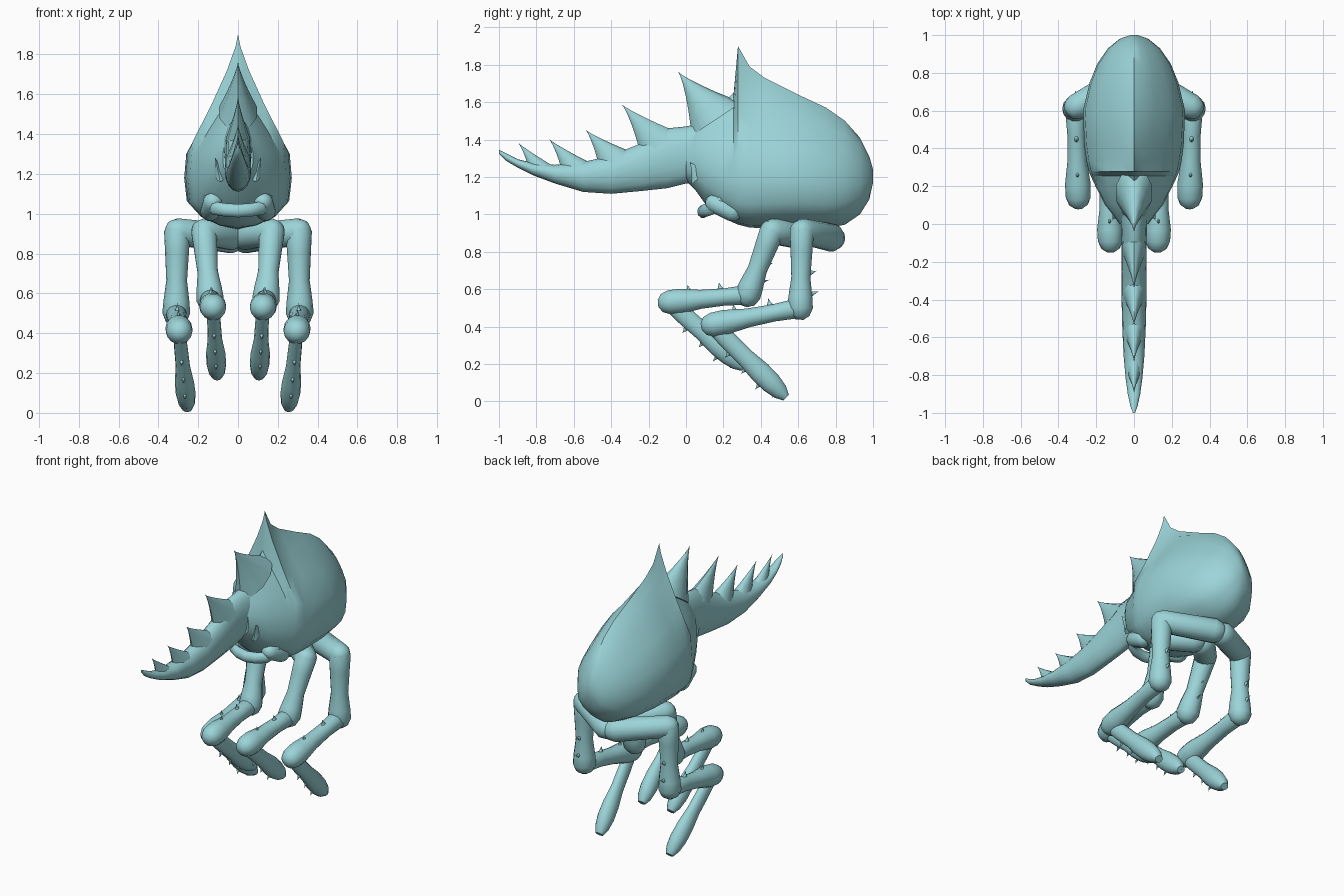
import bpy, bmesh, math
from mathutils import Vector

cube = bpy.data.objects.get("Cube")
if cube:
    bpy.data.objects.remove(cube, do_unlink=True)

shell = bpy.data.materials.new("pale teal shell")
shell.use_nodes = True
color = (0.33, 0.66, 0.69, 1)
shell.diffuse_color = color
shell.node_tree.nodes["Principled BSDF"].inputs["Base Color"].default_value = color


def loft(name, rings, angle=50):
    """Skin a list of point rings and cap both ends."""
    bm = bmesh.new()
    loops = [[bm.verts.new(p) for p in ring] for ring in rings]
    n = len(loops[0])
    for a, b in zip(loops, loops[1:]):
        for i in range(n):
            bm.faces.new((a[i], a[(i + 1) % n], b[(i + 1) % n], b[i]))
    bm.faces.new(loops[0])
    bm.faces.new(loops[-1])
    bmesh.ops.recalc_face_normals(bm, faces=bm.faces)
    mesh = bpy.data.meshes.new(name)
    bm.to_mesh(mesh)
    bm.free()
    mesh.materials.append(shell)
    obj = bpy.data.objects.new(name, mesh)
    bpy.context.collection.objects.link(obj)
    bpy.ops.object.select_all(action="DESELECT")
    obj.select_set(True)
    bpy.context.view_layer.objects.active = obj
    bpy.ops.object.shade_smooth_by_angle(angle=math.radians(angle))
    return obj


def oval(center, u, v, n=14):
    """Ring around a centre spanned by two half-axes."""
    return [center + u * math.cos(t) + v * math.sin(t)
            for t in (2 * math.pi * i / n for i in range(n))]


def tube(name, points):
    """Round limb through (x, y, z, radius) points with domed ends."""
    path = [(Vector(p[:3]), p[3]) for p in points]
    (p0, r0), (p1, r1) = path[0], path[-1]
    axis = (p1 - p0).normalized()
    dome = [(0.9, 0.3), (0.6, 0.75)]
    path = ([(p0 - axis * r0 * d, r0 * s) for d, s in dome] + path
            + [(p1 + axis * r1 * d, r1 * s) for d, s in reversed(dome)])
    side = axis.cross(Vector((0, 0, 1))).normalized()
    up = side.cross(axis)
    return loft(name, [oval(c, side * r, up * r) for c, r in path])


def spike(name, front, back, tip, width, x=0, tip_x=None):
    """Tapered hooked blade from a base chord in the yz plane to a tip."""
    a, b = Vector((x, *front)), Vector((x, *back))
    end = Vector((x if tip_x is None else tip_x, *tip))
    rings = []
    for t in (0, 0.2, 0.4, 0.6, 0.8, 0.93, 1):
        s = max(1 - t, 0.02) ** 1.25
        rings.append(oval(((a + b) / 2).lerp(end, t), (a - b) / 2 * s,
                          Vector((width * s, 0, 0)), 10))
    return loft(name, rings)


# Egg-shaped body with a tall ridge: y, top, bottom, half-width, crest sharpness
body = [(0.0, 1.45, 1.18, 0.075, 1), (0.05, 1.5, 1.13, 0.11, 1),
        (0.1, 1.54, 1.06, 0.15, 1), (0.2, 1.6, 0.98, 0.2, 1.1),
        (0.255, 1.65, 0.955, 0.225, 1.3), (0.278, 1.9, 0.945, 0.235, 1.7),
        (0.34, 1.79, 0.93, 0.248, 1.5), (0.42, 1.73, 0.925, 0.258, 1.3),
        (0.6, 1.64, 0.92, 0.265, 1), (0.75, 1.57, 0.925, 0.23, 1),
        (0.85, 1.5, 0.945, 0.19, 0.9), (0.93, 1.41, 1.0, 0.135, 0.8),
        (0.98, 1.31, 1.08, 0.075, 0.8), (1.0, 1.24, 1.17, 0.02, 0.8)]
outline = [(0, 0), (0.03, 0.35), (0.1, 0.72), (0.2, 0.97), (0.36, 1.02), (0.53, 0.98),
           (0.7, 0.72), (0.85, 0.43), (0.95, 0.18), (1, 0)]
rings = []
for y, top, low, w, p in body:
    half = [(w * (f ** p if h > 0.5 else f), y, low + (top - low) * h ** (0.57 + 0.43 * p))
            for h, f in outline]
    rings.append(half + [(-x, yy, z) for x, yy, z in half[-2:0:-1]])
loft("body", rings, 40)

# Long upturned snout horn: y, top, bottom, half-width
horn = [(0.1, 1.49, 1.17, 0.08), (0.0, 1.47, 1.165, 0.07), (-0.1, 1.46, 1.14, 0.066),
        (-0.24, 1.38, 1.125, 0.066), (-0.4, 1.315, 1.11, 0.066), (-0.55, 1.28, 1.12, 0.062),
        (-0.7, 1.265, 1.165, 0.055), (-0.82, 1.275, 1.21, 0.044),
        (-0.9, 1.295, 1.25, 0.033), (-0.96, 1.325, 1.285, 0.02), (-1.0, 1.345, 1.325, 0.006)]
loft("snout_horn", [oval(Vector((0, y, (t + b) / 2)), Vector((0, 0, (t - b) / 2)),
                         Vector((w, 0, 0)), 16) for y, t, b, w in horn])

# Row of blades along the head and horn: front base, back base, tip, half-width
blades = [((0.03, 1.42), (0.3, 1.6), (-0.04, 1.76), 0.1),
          ((-0.24, 1.31), (-0.02, 1.43), (-0.34, 1.585), 0.06),
          ((-0.46, 1.24), (-0.28, 1.33), (-0.535, 1.45), 0.055),
          ((-0.66, 1.22), (-0.48, 1.26), (-0.73, 1.4), 0.048),
          ((-0.84, 1.24), (-0.68, 1.24), (-0.895, 1.38), 0.038)]
for i, blade in enumerate(blades):
    spike(f"crest_blade_{i + 1}", *blade)

# Jaw lip curving under the snout
lip = [(0.17, 0.2, 1.07), (0.13, 0.13, 1.03), (0.07, 0.1, 1.02), (0, 0.09, 1.015)]
lip += [(-x, y, z) for x, y, z in lip[-2::-1]]
loft("jaw_lip", [oval(Vector(p), Vector((0, 0.03, 0.0)), Vector((0, 0, 0.035)), 10)
                 for p in lip])

# Legs: hip, knee, ankle and toe for the outer and inner pair
legs = {"outer": [(0.305, 0.62, 0.91), (0.31, 0.61, 0.5), (0.295, 0.14, 0.41),
                  (0.255, 0.535, 0.02)],
        "inner": [(0.17, 0.46, 0.91), (0.14, 0.33, 0.57), (0.125, -0.09, 0.53),
                  (0.105, 0.31, 0.18)]}
hubs = {"outer": (0.03, 0.78, 0.875), "inner": (0.03, 0.6, 0.89)}

for side, s in (("left", 1), ("right", -1)):
    # Small cheek fang and cheek swelling
    spike(f"{side}_fang", (0.03, 1.16), (0.12, 1.24), (0.02, 1.28), 0.025, s * 0.09, s * 0.115)
    tube(f"{side}_cheek", [(s * 0.125, 0.15, 1.06, 0.05), (s * 0.14, 0.25, 1.01, 0.05)])

    for pair, joints in legs.items():
        hip, knee, ankle, toe = [Vector((s * x, y, z)) for x, y, z in joints]
        hub = Vector(hubs[pair])
        hub.x *= s
        tag = f"{side}_{pair}"

        def along(a, b, stations):
            return [(*a.lerp(b, t), r) for t, r in stations]

        # Crossbar carrying the hip under the body
        tube(f"{tag}_hip_bar", along(hip, hub, [(0, 0.068), (0.3, 0.07), (1, 0.075)]))
        tube(f"{tag}_thigh", along(hip, knee, [(0, 0.066), (0.25, 0.06), (0.6, 0.052),
                                               (0.85, 0.065), (1, 0.07)]))
        tube(f"{tag}_shin", along(knee, ankle, [(0, 0.055), (0.3, 0.047), (0.6, 0.052),
                                                (0.85, 0.068), (1, 0.066)]))

        # Flattened foot, deeper than wide, tapering to the toe
        axis = (toe - ankle).normalized()
        deep = axis.cross(Vector((1, 0, 0))).normalized()
        foot = [(0, 0.03, 0.045), (0.2, 0.034, 0.05), (0.45, 0.036, 0.05), (0.65, 0.048, 0.06),
                (0.8, 0.05, 0.058), (0.92, 0.042, 0.045), (1, 0.025, 0.022)]
        loft(f"{tag}_foot", [oval(ankle.lerp(toe, t), Vector((w, 0, 0)), deep * d)
                             for t, w, d in foot])

        # Thorns on the back of the thigh, top of the shin and sole of the foot
        thorns = [(hip, knee, 0.6, (0.085, 0.035)), (hip, knee, 0.88, (0.1, 0.04)),
                  (knee, ankle, 0.32, (-0.02, 0.08)), (knee, ankle, 0.72, (-0.02, 0.085)),
                  (ankle, toe, 0.3, (-0.05, -0.06)), (ankle, toe, 0.52, (-0.05, -0.06)),
                  (ankle, toe, 0.72, (-0.055, -0.065)), (ankle, toe, 0.92, (-0.045, -0.03))]
        for i, (a, b, t, (dy, dz)) in enumerate(thorns):
            c = a.lerp(b, t)
            d = (b - a).normalized() * 0.045
            spike(f"{tag}_thorn_{i + 1}", (c.y - d.y, c.z - d.z), (c.y + d.y, c.z + d.z),
                  (c.y + dy, c.z + dz), 0.03, c.x)
